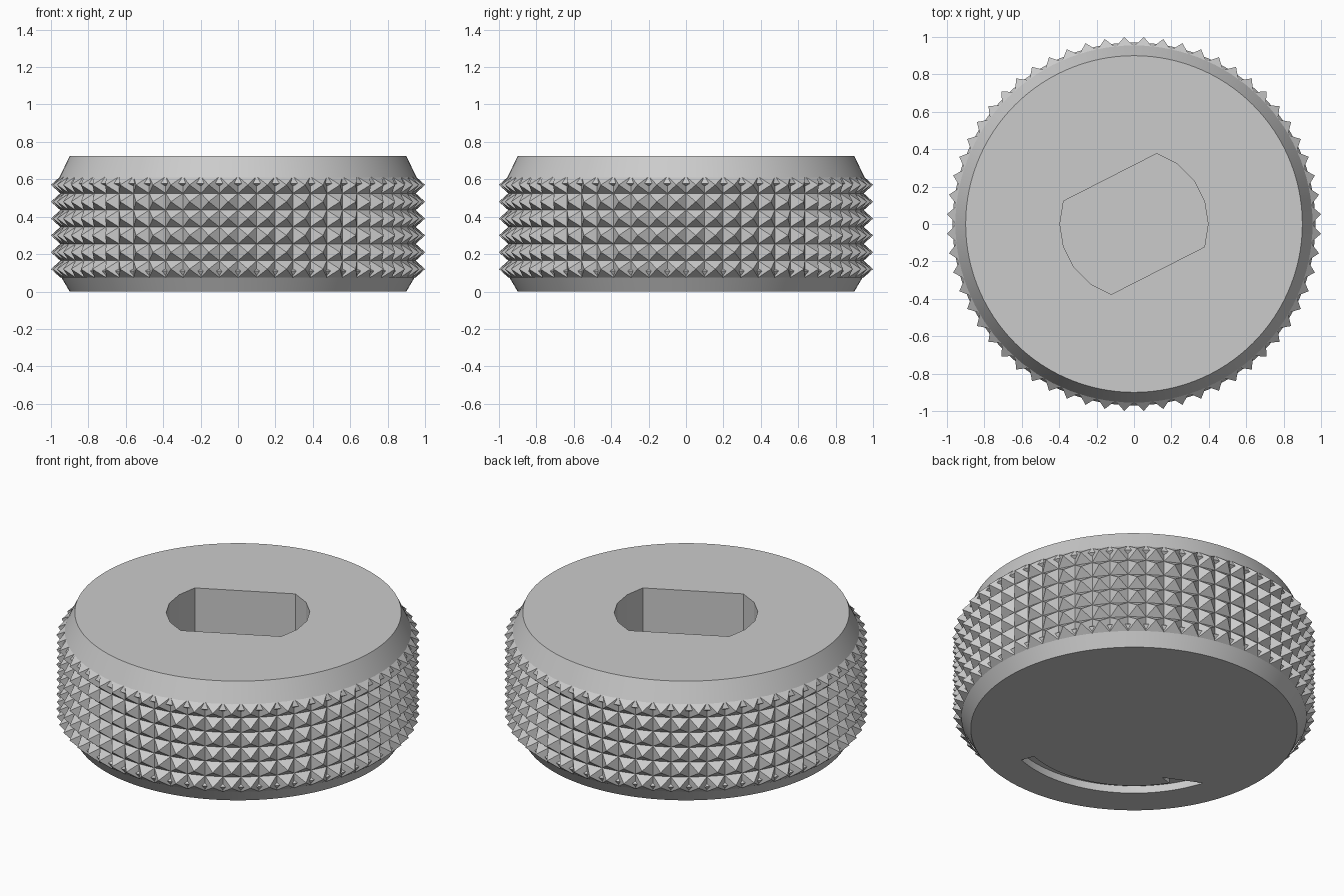
import bpy
import bmesh
from math import cos, sin, pi, radians

if "Cube" in bpy.data.objects:
    bpy.data.objects.remove(bpy.data.objects["Cube"], do_unlink=True)

# Single grey material
GREY = (0.6, 0.6, 0.6, 1)
grey = bpy.data.materials.new("plain_grey")
grey.use_nodes = True
grey.diffuse_color = GREY
grey.node_tree.nodes["Principled BSDF"].inputs["Base Color"].default_value = GREY


def finish(name, bm):
    mesh = bpy.data.meshes.new(name)
    bm.to_mesh(mesh)
    bm.free()
    mesh.materials.append(grey)
    obj = bpy.data.objects.new(name, mesh)
    bpy.context.collection.objects.link(obj)
    return obj


def polar(r, degrees):
    return r * cos(radians(degrees)), r * sin(radians(degrees))


def prism(name, outline, z0, z1):
    """Solid prism from a flat outline."""
    bm = bmesh.new()
    face = bm.faces.new([bm.verts.new((x, y, z0)) for x, y in outline])
    extruded = bmesh.ops.extrude_face_region(bm, geom=[face])["geom"]
    tops = [v for v in extruded if isinstance(v, bmesh.types.BMVert)]
    bmesh.ops.translate(bm, verts=tops, vec=(0, 0, z1 - z0))
    bmesh.ops.recalc_face_normals(bm, faces=bm.faces)
    return finish(name, bm)


def lathe(name, profile, segments):
    """Closed solid of revolution, capped top and bottom."""
    bm = bmesh.new()
    rings = [[bm.verts.new((*polar(r, 360 * i / segments), z)) for i in range(segments)]
             for r, z in profile]
    for low, high in zip(rings, rings[1:]):
        for i in range(segments):
            j = (i + 1) % segments
            bm.faces.new((low[i], low[j], high[j], high[i]))
    bm.faces.new(rings[0][::-1])
    bm.faces.new(rings[-1])
    return finish(name, bm)


# Turned body with tapered shoulders and a hidden core behind the knurling
HEIGHT = 0.725
body = lathe("knob_body", [(0.9, 0), (0.965, 0.11), (0.945, 0.125),
                           (0.945, 0.56), (0.97, 0.578), (0.9, HEIGHT)], 120)

# Double-flat socket in the top
arc = [72 - 18 * i for i in range(6)]
socket = prism("socket_cutter", [polar(0.396, a + turn) for turn in (0, 180) for a in arc[::-1]],
               0.28, HEIGHT + 0.1)

# Curved half-arrow recess in the underside
STEPS = 24
outer = [polar(0.71, 197.5 + (291 - 197.5) * i / STEPS) for i in range(STEPS + 1)]
inner = [polar(0.63, 291 + (212 - 291) * i / STEPS) for i in range(STEPS + 1)]
arrow = prism("arrow_cutter", outer + inner + [polar(0.56, 214)], -0.1, 0.045)

for cutter in (socket, arrow):
    cutter.hide_render = True
    cut = body.modifiers.new("cut", 'BOOLEAN')
    cut.operation = 'DIFFERENCE'
    cut.solver = 'EXACT'
    cut.object = cutter

bpy.context.view_layer.update()
graph = bpy.context.evaluated_depsgraph_get()
cut_mesh = bpy.data.meshes.new_from_object(body.evaluated_get(graph))
body.modifiers.clear()
body.data = cut_mesh
for cutter in (socket, arrow):
    bpy.data.objects.remove(cutter, do_unlink=True)

bpy.ops.object.select_all(action='DESELECT')
body.select_set(True)
bpy.context.view_layer.objects.active = body
bpy.ops.object.shade_smooth_by_angle(angle=radians(12))

# Knurled grip: six rows of small pyramids
TEETH, ROWS, PITCH = 60, 6, 0.09
BASE_Z, BASE_R, TIP_R = 0.075, 0.95, 1.0014
step = 360 / TEETH
bm = bmesh.new()
grid = [[bm.verts.new((*polar(BASE_R, step * i), BASE_Z + PITCH * row)) for i in range(TEETH)]
        for row in range(ROWS + 1)]
for row in range(ROWS):
    for i in range(TEETH):
        j = (i + 1) % TEETH
        tip = bm.verts.new((*polar(TIP_R, step * (i + 0.5)), BASE_Z + PITCH * (row + 0.5)))
        corners = [grid[row][i], grid[row][j], grid[row + 1][j], grid[row + 1][i]]
        for a, b in zip(corners, corners[1:] + corners[:1]):
            bm.faces.new((a, b, tip))
finish("knurled_grip", bm)
